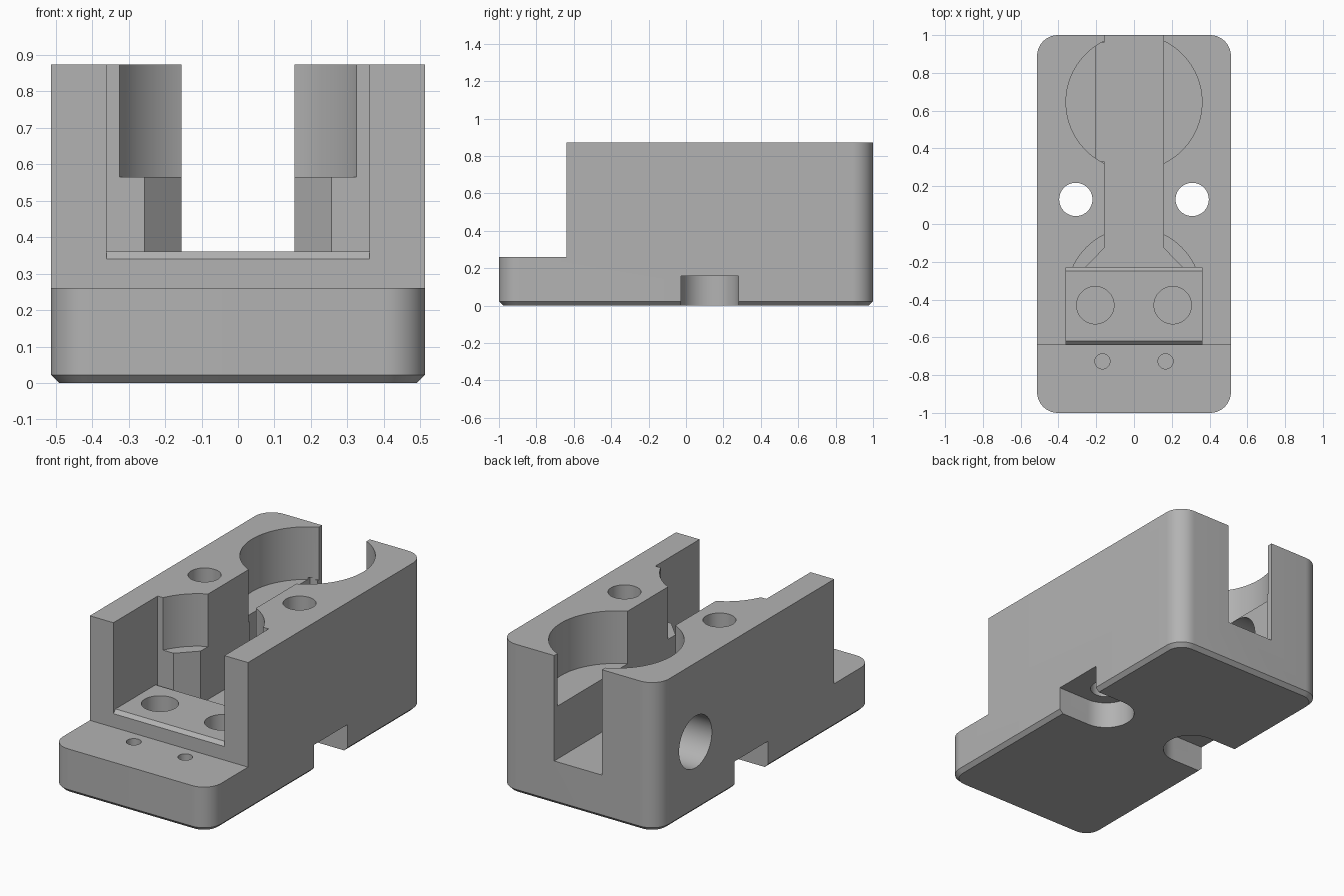
import bpy, bmesh, math
from mathutils import Matrix

if "Cube" in bpy.data.objects:
    bpy.data.objects.remove(bpy.data.objects["Cube"], do_unlink=True)

HX, TOP, STEP, LEDGE, FLOOR = 0.513, 0.873, 0.26, 0.565, 0.255
SLOT = 0.155


def to_object(bm, name):
    bmesh.ops.recalc_face_normals(bm, faces=bm.faces[:])
    mesh = bpy.data.meshes.new(name)
    bm.to_mesh(mesh)
    bm.free()
    obj = bpy.data.objects.new(name, mesh)
    bpy.context.scene.collection.objects.link(obj)
    return obj


def prism(name, outline, low, high, axis="Z"):
    """Extrude an outline: (x, y) along z, or (y, z) along x."""
    bm = bmesh.new()
    place = (lambda a, b: (a, b, low)) if axis == "Z" else (lambda a, b: (low, a, b))
    face = bm.faces.new([bm.verts.new(place(a, b)) for a, b in outline])
    up = bmesh.ops.extrude_face_region(bm, geom=[face])["geom"]
    d = high - low
    bmesh.ops.translate(bm, vec=(0, 0, d) if axis == "Z" else (d, 0, 0),
                        verts=[v for v in up if isinstance(v, bmesh.types.BMVert)])
    return to_object(bm, name)


def box(name, x0, x1, y0, y1, z0, z1):
    return prism(name, [(x0, y0), (x1, y0), (x1, y1), (x0, y1)], z0, z1)


def circle(a, b, r, n=64):
    return [(a + r * math.cos(2 * math.pi * i / n), b + r * math.sin(2 * math.pi * i / n))
            for i in range(n)]


def cut(body, cutter):
    cutter.hide_render = True
    mod = body.modifiers.new(cutter.name, "BOOLEAN")
    mod.operation, mod.solver, mod.object = "DIFFERENCE", "EXACT", cutter
    bpy.ops.object.modifier_apply(modifier=mod.name)
    bpy.data.objects.remove(cutter, do_unlink=True)


# Block with rounded upright corners and a chamfered underside
bm = bmesh.new()
bmesh.ops.create_cube(bm, size=1, matrix=Matrix.Translation((0, 0, TOP / 2))
                      @ Matrix.Diagonal((2 * HX, 2, TOP, 1)))
upright = [e for e in bm.edges if abs(e.verts[0].co.z - e.verts[1].co.z) > 0.1]
bmesh.ops.bevel(bm, geom=upright, offset=0.11, segments=12, profile=0.5, affect="EDGES")
under = [e for e in bm.edges if max(v.co.z for v in e.verts) < 0.001]
bmesh.ops.bevel(bm, geom=under, offset=0.022, segments=1, affect="EDGES")
body = to_object(bm, "mount_block")
bpy.ops.object.select_all(action="DESELECT")
bpy.context.view_layer.objects.active = body
body.select_set(True)

# Front step
cut(body, box("step_cut", -1, 1, -1.2, -0.64, STEP, 1))

# Wide front pocket, whose floor is chamfered at both ends
cut(body, prism("pocket_cut", [(-0.7, 1), (-0.7, 0.34), (-0.64, 0.34), (-0.62, 0.36),
                               (-0.25, 0.36), (-0.23, 0.34), (-0.23, 1)], -0.36, 0.36, "X"))

# Lengthwise slot with a flared mouth
cut(body, prism("slot_cut", [(SLOT, 1.2), (SLOT, -0.125), (0.258, -0.231),
                             (-0.258, -0.231), (-SLOT, -0.125), (-SLOT, 1.2)], FLOOR, 1))

# Round recesses over the slot mouth and at the back
cut(body, prism("front_recess_cut", circle(0, -0.376, 0.356, 96), LEDGE, 1))
cut(body, prism("back_recess_cut", circle(0, 0.645, 0.36, 96), LEDGE, 1.1))

# Side relief of the slot and the cross hole that opens into it
cut(body, box("relief_cut", -0.205, 0, 0.33, 0.96, FLOOR, LEDGE + 0.01))
cut(body, prism("cross_hole_cut", circle(0.645, 0.41, 0.152), -0.7, -0.1, "X"))

for s in (-1, 1):
    # Through bolt hole with a round-ended notch below it
    cut(body, prism("bolt_hole_cut", circle(s * 0.308, 0.13, 0.088), -0.1, 1))
    arc = [(s * (0.308 - 0.155 * math.sin(math.pi * i / 32)),
            0.127 + 0.155 * math.cos(math.pi * i / 32)) for i in range(33)]
    notch = [(s * 0.7, arc[0][1])] + arc + [(s * 0.7, arc[-1][1])]
    cut(body, prism("notch_cut", notch, -0.1, 0.157))
    # Blind holes in the pocket floor and the step
    cut(body, prism("pocket_hole_cut", circle(s * 0.205, -0.43, 0.099), 0.12, 0.5))
    cut(body, prism("step_hole_cut", circle(s * 0.167, -0.727, 0.04, 32), 0.06, 0.4))

# Plain grey finish
grey = bpy.data.materials.new("plain_grey")
grey.use_nodes = True
colour = (0.45, 0.45, 0.45, 1)
grey.diffuse_color = colour
grey.node_tree.nodes["Principled BSDF"].inputs["Base Color"].default_value = colour
body.data.materials.clear()
body.data.materials.append(grey)
for p in body.data.polygons:
    p.material_index = 0
bpy.ops.object.shade_smooth_by_angle(angle=math.radians(30))
